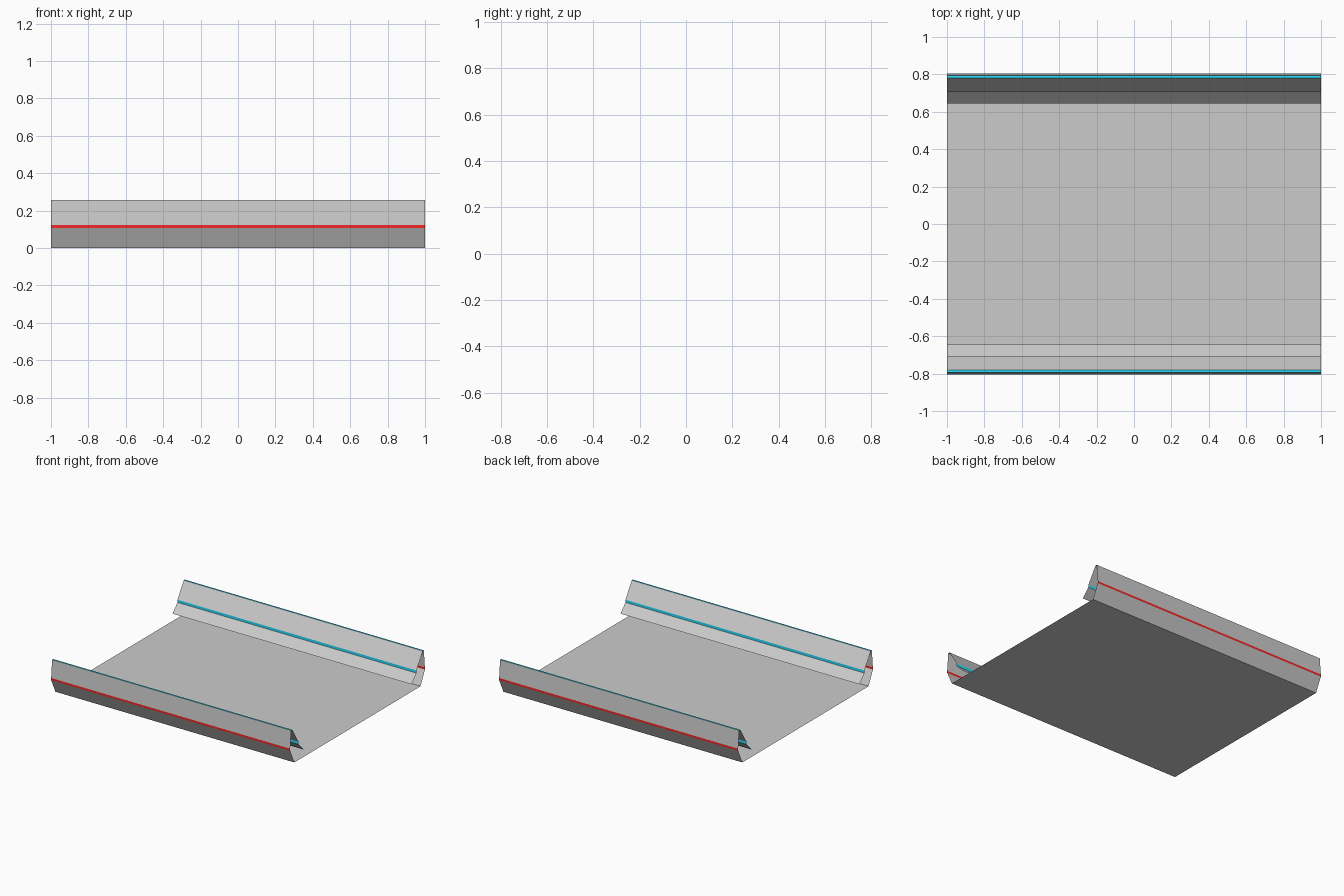
import bpy

if "Cube" in bpy.data.objects:
    bpy.data.objects.remove(bpy.data.objects["Cube"])

HALF = 1.0  # half length along x


def material(name, colour):
    m = bpy.data.materials.new(name)
    m.diffuse_color = colour
    m.use_nodes = True
    m.node_tree.nodes["Principled BSDF"].inputs["Base Color"].default_value = m.diffuse_color
    return m


red = material("red_stripe", (0.9, 0.02, 0.02, 1))
cyan = material("cyan_stripe", (0.02, 0.75, 1.0, 1))


def sheet(name, profile, mat=None):
    """Sweep an open (y, z) profile along x as a thin flat-faced sheet."""
    verts = [(x, y, z) for y, z in profile for x in (-HALF, HALF)]
    faces = [(2 * i, 2 * i + 1, 2 * i + 3, 2 * i + 2)
             for i in range(len(profile) - 1)]
    me = bpy.data.meshes.new(name)
    me.from_pydata(verts, [], faces)
    if mat:
        me.materials.append(mat)
    ob = bpy.data.objects.new(name, me)
    bpy.context.collection.objects.link(ob)
    return ob


# Cross-section of one side rail: distance from centre, height
PARTS = [
    ("outer_lower_wall", [(0.754, 0.0), (0.805, 0.107)], None),
    ("outer_stripe", [(0.805, 0.107), (0.805, 0.123)], red),
    ("outer_upper_wall", [(0.805, 0.123), (0.793, 0.257)], None),
    ("rim_stripe", [(0.793, 0.257), (0.780, 0.257)], cyan),
    ("inner_upper_wall", [(0.780, 0.257), (0.705, 0.138)], None),
    ("inner_stripe", [(0.705, 0.138), (0.705, 0.118)], cyan),
    ("inner_lower_wall", [(0.705, 0.118), (0.645, 0.056)], None),
]

# Floor
sheet("floor", [(-0.754, 0.0), (0.754, 0.0)])

# Folded side rails, mirrored front and back
for side, sign in (("front", -1), ("back", 1)):
    for name, pts, mat in PARTS:
        profile = [(sign * y, z) for y, z in pts]
        if sign > 0:
            profile.reverse()  # keep normals facing out of the rail
        sheet(f"{side}_{name}", profile, mat)
